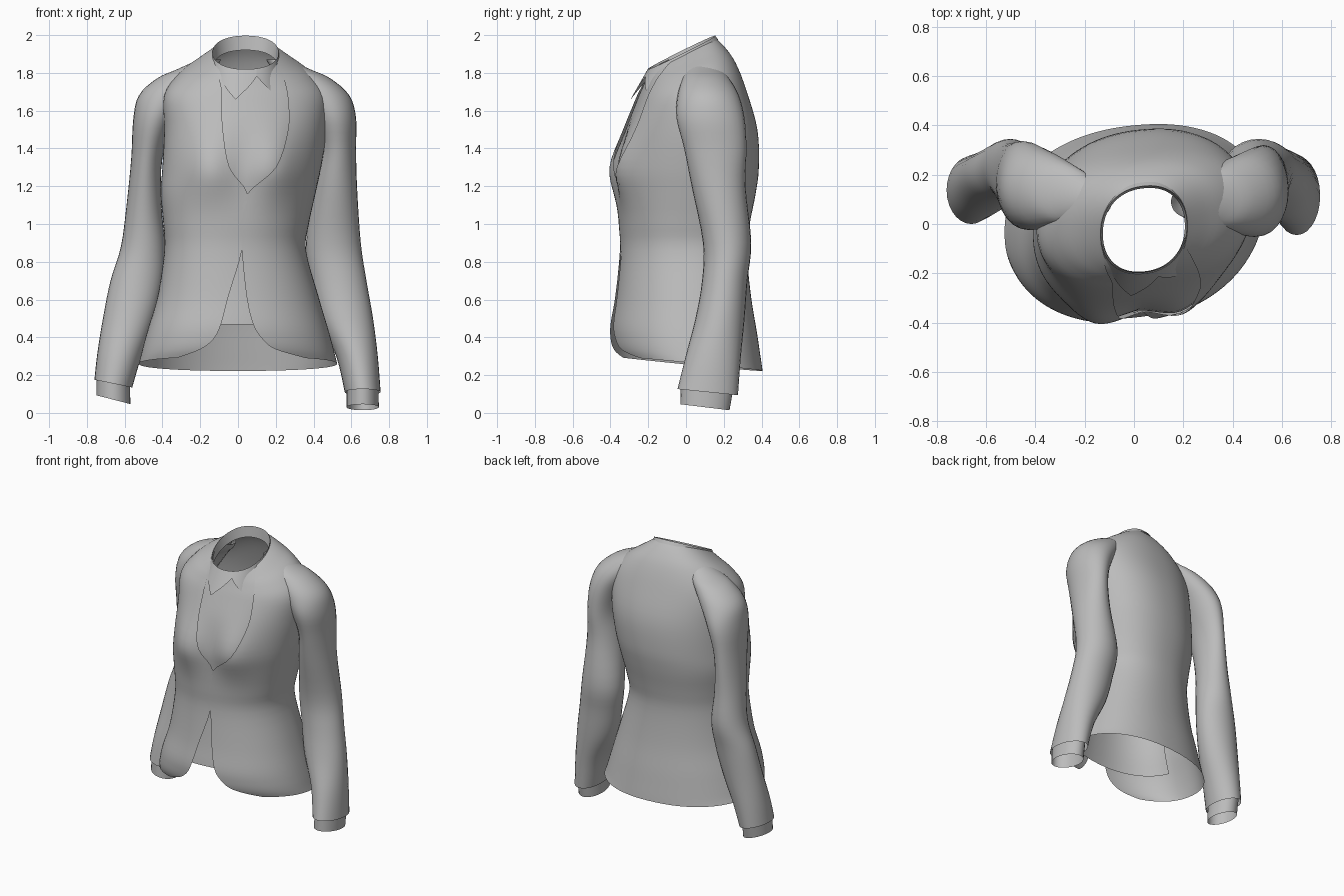
import bpy
from math import acos, cos, sin, pi, exp, radians, copysign

cube = bpy.data.objects.get("Cube")
if cube:
    bpy.data.objects.remove(cube, do_unlink=True)

fabric = bpy.data.materials.new("grey_fabric")
fabric.use_nodes = True
fabric.diffuse_color = (0.5, 0.5, 0.5, 1)
fabric.node_tree.nodes["Principled BSDF"].inputs["Base Color"].default_value = (0.5, 0.5, 0.5, 1)

ROUND = 2.2  # squareness of the torso cross-section


def power(value, exponent):
    return copysign(abs(value) ** exponent, value)


def smooth_rows(rows, steps=4):
    """Catmull-Rom interpolation between the rows of a table."""
    result = []
    for i in range(len(rows) - 1):
        before, start = rows[max(i - 1, 0)], rows[i]
        end, after = rows[i + 1], rows[min(i + 2, len(rows) - 1)]
        for k in range(steps):
            t = k / steps
            result.append([
                b + t / 2 * (c - a + t * (2 * a - 5 * b + 4 * c - d + t * (3 * (b - c) + d - a)))
                for a, b, c, d in zip(before, start, end, after)])
    result.append(list(rows[-1]))
    return result


def make_surface(name, rows, closed=False):
    """Skin equal-length rows of points with smooth quads."""
    count = len(rows[0])
    points = [p for row in rows for p in row]
    faces = []
    for i in range(len(rows) - 1):
        for j in range(count if closed else count - 1):
            k = (j + 1) % count
            faces.append((i * count + j, i * count + k,
                          (i + 1) * count + k, (i + 1) * count + j))
    mesh = bpy.data.meshes.new(name)
    mesh.from_pydata(points, [], faces)
    mesh.materials.append(fabric)
    obj = bpy.data.objects.new(name, mesh)
    bpy.context.collection.objects.link(obj)
    bpy.ops.object.select_all(action="DESELECT")
    obj.select_set(True)
    bpy.context.view_layer.objects.active = obj
    bpy.ops.object.shade_smooth_by_angle(angle=radians(50))


# Torso: height, centre x, half width, front y, back y, tilt, opening right x, opening left x
torso = smooth_rows([
    (.262, 0, .525, -.365, .4, -.1, -.32, .36),
    (.3, 0, .515, -.385, .395, -.1, -.2, .2),
    (.36, 0, .5, -.395, .385, -.08, -.13, .13),
    (.45, 0, .475, -.395, .37, -.05, -.09, .08),
    (.62, 0, .425, -.37, .34, 0, -.05, .045),
    (.86, -.015, .375, -.345, .32, 0, .02, .02),
    (1, -.01, .385, -.35, .335, 0, .01, .01),
    (1.16, 0, .41, -.355, .365, 0, .05, .05),
    (1.3, .02, .42, -.355, .38, 0, -.045, .2),
    (1.5, .04, .43, -.325, .37, 0, -.08, .265),
    (1.68, .04, .43, -.27, .31, .1, -.085, .265),
    (1.79, .04, .35, -.235, .255, .25, -.09, .25),
    (1.86, .04, .25, -.215, .2, .38, -.11, .23),
    (1.91, .04, .175, -.205, .15, .5, -.125, .205),
])


def torso_point(row, angle, scale=1.0):
    height, cx, half, front, back, tilt = row[:6]
    x = cx + scale * half * power(cos(angle), 2 / ROUND)
    y = (front + back) / 2 + scale * (back - front) / 2 * power(sin(angle), 2 / ROUND)
    z = height + tilt * y
    if sin(angle) < 0:  # bust
        y -= .058 * exp(-((abs(x - .02) - .18) / .13) ** 2 - ((z - 1.3) / .17) ** 2)
    return (x, y + .1 * x, z)


def edge_angle(row, x):
    u = max(-1, min(1, (x - row[1]) / row[2]))
    return acos(power(u, ROUND / 2))


# Jacket body, wrapped round the back from one front edge to the other
columns = 90
jacket = []
for row in torso:
    start = -edge_angle(row, row[7])
    end = 2 * pi - edge_angle(row, row[6])
    jacket.append([torso_point(row, start + (end - start) * j / columns)
                   for j in range(columns + 1)])
make_surface("jacket_body", jacket)

# Shirt front, just inside the jacket
shirt_rows = [row for row in torso if row[0] > .44]
make_surface("shirt_front", [
    [torso_point(row, radians(195 + 150 * j / 40), .96) for j in range(41)]
    for row in shirt_rows])


# Shirt collar: outer flap with two points, rim, and inner stand
def flap_drop(turn):
    profile = [(0, .03), (30, .15), (60, .06), (85, .01), (180, .01)]
    for (w0, d0), (w1, d1) in zip(profile, profile[1:]):
        if turn <= w1:
            return d0 + (d1 - d0) * (turn - w0) / (w1 - w0)


collar = [[], [], []]
neck = torso[-1]
for turn in range(0, 361, 5):
    angle = radians(turn - 73)
    drop = flap_drop(min(turn, 360 - turn))
    x, y, z = torso_point(neck, angle)
    collar[0].append((x + .2 * drop * cos(angle), y + (.01 + .55 * drop) * sin(angle), z - drop))
    collar[1].append((x, y, z + .012))
    x, y, z = torso_point(neck, angle, .95)
    collar[2].append((x, y, z - .06))
make_surface("shirt_collar", collar)


# Sleeves: height, inner x, outer x, front y, back y
def sleeve_ring(row, lean_x, lean_y, scale=1.0):
    height, inner, outer, front, back = row
    cx, cy = (inner + outer) / 2, (front + back) / 2
    rx, ry = abs(outer - inner) / 2 * scale, (back - front) / 2 * scale
    slant = max(0, 1 - height / .5)
    ring = []
    for j in range(28):
        x, y = rx * cos(2 * pi * j / 28), ry * sin(2 * pi * j / 28)
        ring.append((cx + x, cy + y, height + slant * (lean_x * x + lean_y * y)))
    return ring


def make_sleeve(side, table, cuff_height, lean_x, lean_y):
    rings = [sleeve_ring(row, lean_x, lean_y) for row in smooth_rows(table)]
    make_surface(side + "_sleeve", rings[::-1], closed=True)
    # shirt cuff showing below the sleeve
    height, inner, outer, front, back = table[-1]
    top = (height + .06, inner, outer, front, back)
    bottom = (cuff_height, inner, outer, front, back - .03)
    make_surface(side + "_cuff", [sleeve_ring(bottom, lean_x, lean_y, .9),
                                  sleeve_ring(top, lean_x, lean_y, .88)], closed=True)


# The upper rows run inside the torso so the shoulder slopes into the neck
make_sleeve("left", [
    (1.87, .15, .27, .03, .15),
    (1.82, .18, .38, 0, .19),
    (1.77, .23, .49, -.02, .23),
    (1.68, .3, .59, -.045, .28),
    (1.56, .38, .625, -.05, .31),
    (1.4, .425, .625, -.01, .32),
    (1.2, .4, .63, .03, .315),
    (.9, .36, .65, .09, .345),
    (.7, .385, .68, .085, .325),
    (.5, .43, .715, .05, .31),
    (.3, .52, .74, 0, .29),
    (.11, .565, .755, -.045, .275),
], .03, 0, -.13)
make_sleeve("right", [
    (1.87, -.09, -.21, .03, .15),
    (1.82, -.12, -.32, .01, .2),
    (1.77, -.17, -.43, 0, .25),
    (1.68, -.24, -.525, -.02, .3),
    (1.55, -.33, -.555, -.02, .335),
    (1.35, -.4, -.565, .03, .33),
    (1.1, -.405, -.59, .08, .33),
    (.88, -.385, -.62, .1, .345),
    (.7, -.395, -.675, .09, .32),
    (.5, -.44, -.715, .06, .3),
    (.3, -.515, -.745, .02, .285),
    (.155, -.56, -.76, 0, .275),
], .07, -.3, 0)
